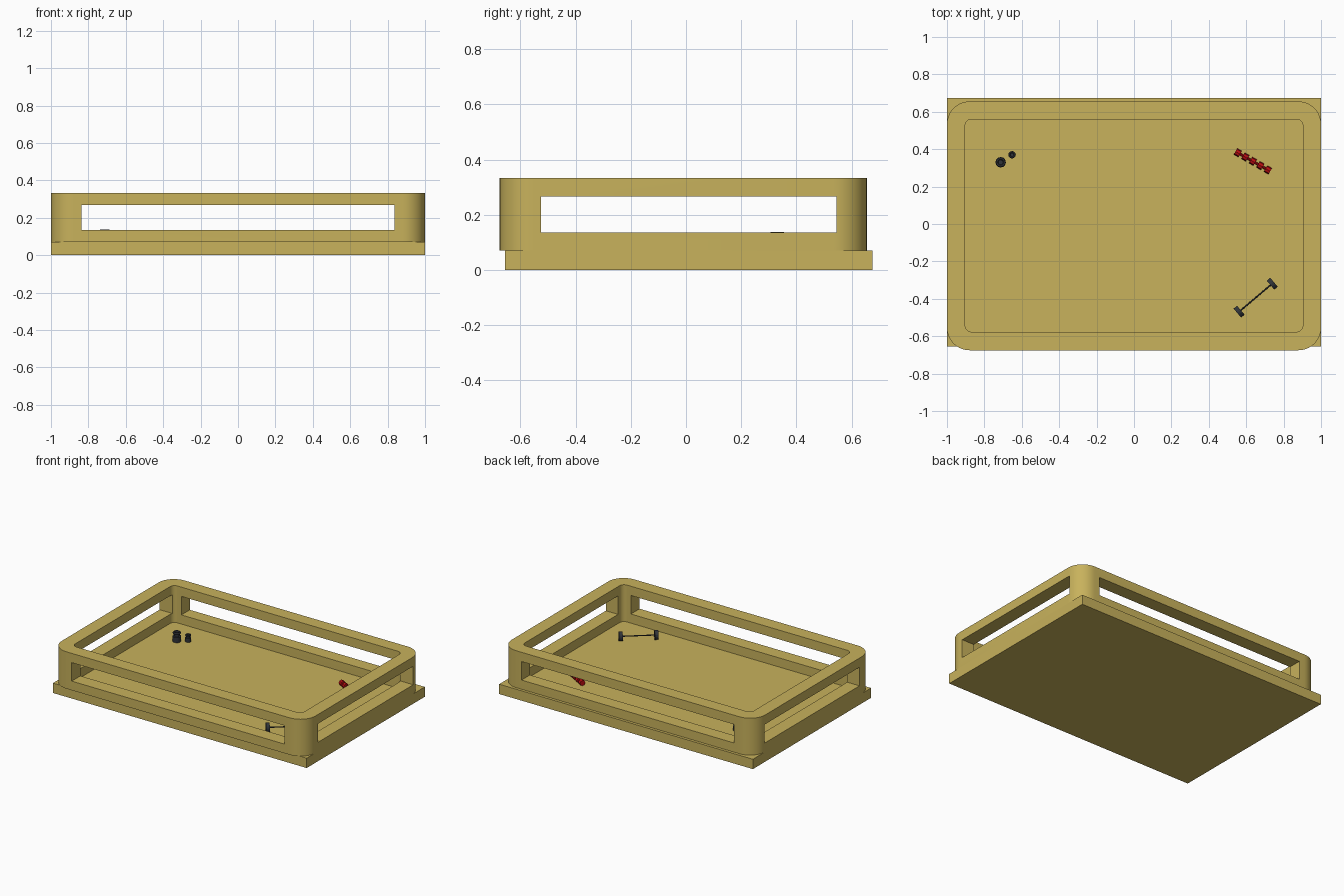
import bpy, bmesh, math
from mathutils import Vector

if "Cube" in bpy.data.objects:
    bpy.data.objects.remove(bpy.data.objects["Cube"])


def material(name, rgb):
    m = bpy.data.materials.new(name)
    m.diffuse_color = (*rgb, 1)
    m.use_nodes = True
    m.node_tree.nodes["Principled BSDF"].inputs["Base Color"].default_value = m.diffuse_color
    return m


TAN = material("tan wood", (0.578, 0.445, 0.107))
DARK = material("dark iron", (0.03, 0.034, 0.04))
RED = material("red", (0.52, 0.004, 0.006))
FLOOR = 0.07


def box(name, lo, hi, mat=None):
    lo, hi = Vector(lo), Vector(hi)
    bpy.ops.mesh.primitive_cube_add(size=1, location=(lo + hi) / 2)
    o = bpy.context.object
    o.name = name
    o.scale = hi - lo
    bpy.ops.object.transform_apply(location=False, rotation=False, scale=True)
    if mat:
        o.data.materials.append(mat)
    return o


def rod(name, a, b, r, mat, sides):
    """Cylinder running from point a to point b."""
    a, b = Vector(a), Vector(b)
    bpy.ops.mesh.primitive_cylinder_add(vertices=sides, radius=r, depth=(b - a).length,
                                        location=(a + b) / 2)
    o = bpy.context.object
    o.name = name
    o.rotation_euler = (b - a).to_track_quat('Z', 'Y').to_euler()
    o.data.materials.append(mat)
    return o


def rounded(x0, x1, y0, y1, r, n=10):
    pts = []
    for k, (cx, cy) in enumerate([(x1 - r, y1 - r), (x0 + r, y1 - r),
                                  (x0 + r, y0 + r), (x1 - r, y0 + r)]):
        for i in range(n + 1):
            t = math.pi / 2 * (k + i / n)
            pts.append((cx + r * math.cos(t), cy + r * math.sin(t)))
    return pts


# base slab
box("base_slab", (-1, -0.655, 0), (1, 0.675, FLOOR), TAN)

# rounded frame: outer and inner outlines joined into a closed ring
outer = rounded(-1, 1, -0.675, 0.655, 0.12)
inner = rounded(-0.903, 0.903, -0.577, 0.56, 0.035)
bm = bmesh.new()
loops = [[bm.verts.new((x, y, z)) for x, y in pts]
         for pts, z in ((outer, FLOOR), (outer, 0.333), (inner, 0.333), (inner, FLOOR))]
n = len(outer)
for k in range(4):
    a, b = loops[k], loops[(k + 1) % 4]
    for i in range(n):
        j = (i + 1) % n
        bm.faces.new((a[i], a[j], b[j], b[i]))
bmesh.ops.recalc_face_normals(bm, faces=bm.faces)
mesh = bpy.data.meshes.new("frame")
bm.to_mesh(mesh)
bm.free()
mesh.materials.append(TAN)
frame = bpy.data.objects.new("frame", mesh)
bpy.context.collection.objects.link(frame)

# long window openings through opposite walls
for name, lo, hi in (("front_back_cutter", (-0.838, -1, 0.135), (0.838, 1, 0.267)),
                     ("side_cutter", (-1.3, -0.525, 0.135), (1.3, 0.545, 0.267))):
    cutter = box(name, lo, hi)
    mod = frame.modifiers.new(name, 'BOOLEAN')
    mod.operation = 'DIFFERENCE'
    mod.solver = 'EXACT'
    mod.object = cutter
    bpy.ops.object.select_all(action='DESELECT')
    frame.select_set(True)
    bpy.context.view_layer.objects.active = frame
    bpy.ops.object.modifier_apply(modifier=name)
    bpy.data.objects.remove(cutter)
bpy.ops.object.shade_smooth_by_angle(angle=math.radians(30))

# kettlebells: squat body, neck and ring grip
for name, x, y, r, h in (("large_kettlebell", -0.713, 0.33, 0.028, 0.068),
                         ("small_kettlebell", -0.652, 0.37, 0.020, 0.05)):
    rod(name + "_body", (x, y, FLOOR), (x, y, FLOOR + h * 0.55), r, DARK, 12)
    rod(name + "_neck", (x, y, FLOOR + h * 0.5), (x, y, FLOOR + h * 0.85), r * 0.6, DARK, 12)
    bpy.ops.mesh.primitive_torus_add(major_segments=12, minor_segments=6, major_radius=r * 0.72,
                                     minor_radius=r * 0.28,
                                     location=(x, y, FLOOR + h - r * 0.28))
    bpy.context.object.name = name + "_grip"
    bpy.context.object.data.materials.append(DARK)

# barbell lying on the floor
a, b = Vector((0.562, -0.469, 0.101)), Vector((0.739, -0.319, 0.101))
d = (b - a).normalized()
rod("barbell_bar", a, b, 0.004, DARK, 8)
for name, c in (("barbell_left_plate", a), ("barbell_right_plate", b)):
    rod(name, c - d * 0.012, c + d * 0.012, 0.031, DARK, 16)

# red segmented roller
a, b = Vector((0.555, 0.381, 0.09)), Vector((0.716, 0.289, 0.09))
d = (b - a).normalized()
rod("roller_core", a, b, 0.007, RED, 8)
for i in range(5):
    c = a.lerp(b, i / 4)
    rod(f"roller_segment_{i + 1}", c - d * 0.014, c + d * 0.014, 0.019, RED, 8)
